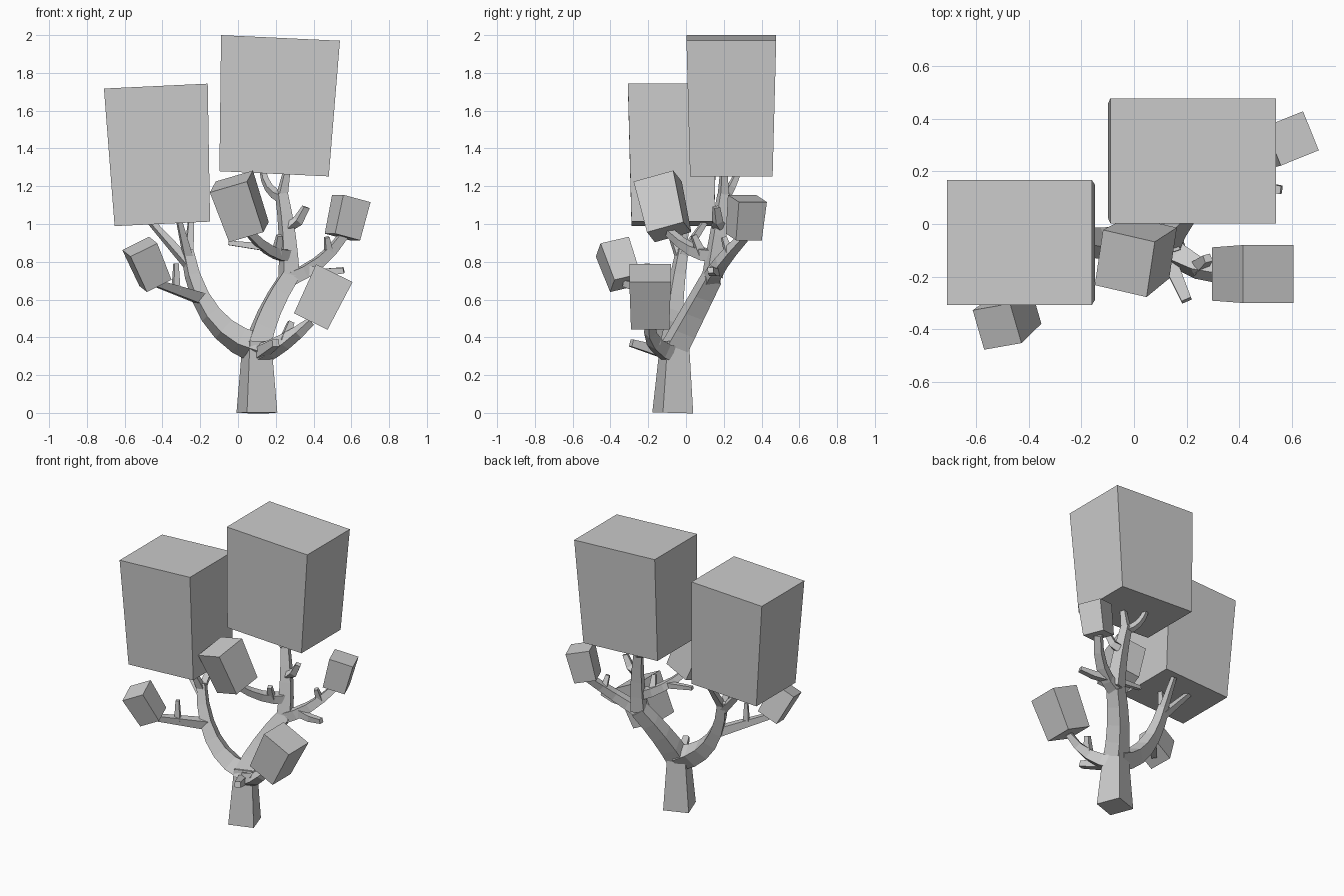
import bpy, bmesh
from math import radians
from mathutils import Euler, Vector

cube = bpy.data.objects.get("Cube")
if cube:
    bpy.data.objects.remove(cube, do_unlink=True)

grey = bpy.data.materials.new("plain_grey")
grey.use_nodes = True
COLOUR = (.6, .6, .6, 1)
grey.diffuse_color = COLOUR
grey.node_tree.nodes["Principled BSDF"].inputs["Base Color"].default_value = COLOUR

CORNERS = ((-1, -1), (1, -1), (1, 1), (-1, 1))


def build(name, rings):
    """Join four-cornered rings with quads, close both ends, make an object."""
    bm = bmesh.new()
    rings = [[bm.verts.new(point) for point in ring] for ring in rings]
    for lower, upper in zip(rings, rings[1:]):
        for i in range(len(lower)):
            bm.faces.new((lower[i - 1], lower[i], upper[i], upper[i - 1]))
    bm.faces.new(rings[0])
    bm.faces.new(rings[-1])
    bmesh.ops.recalc_face_normals(bm, faces=bm.faces)
    mesh = bpy.data.meshes.new(name)
    bm.to_mesh(mesh)
    bm.free()
    mesh.materials.append(grey)
    obj = bpy.data.objects.new(name, mesh)
    bpy.context.scene.collection.objects.link(obj)


def limb(name, start, end, radius, tip=.6, bow=(0, 0, 0), segments=4):
    """Square tapering limb, bowed sideways; returns a function giving
    the point and radius at a fraction of its length."""
    start, end, bow = Vector(start), Vector(end), Vector(bow)

    def along(f):
        return start.lerp(end, f) + bow * 4 * f * (1 - f), radius * (1 + (tip - 1) * f)

    # Keep the square section turned the same way as the trunk base
    facing = Vector((1, .35, 0)).normalized()
    if abs((end - start).normalized().dot(facing)) > .75:
        facing = Vector((-facing.y, facing.x, 0))
    rings = []
    for step in range(segments + 1):
        f = step / segments
        centre, r = along(f)
        tangent = (end - start + bow * 4 * (1 - 2 * f)).normalized()
        side = (facing - tangent * facing.dot(tangent)).normalized()
        up = tangent.cross(side)
        rings.append([centre + (side * a + up * b) * r for a, b in CORNERS])
    build(name, rings)
    return along


def branch(name, parent, fraction, end, thick=.8, **shape):
    """Limb growing out of a parent limb, thinner by a given ratio."""
    start, radius = parent(fraction)
    return limb(name, start, end, radius * thick, **shape)


def foliage(name, top, size, tilt, taper=.92):
    """Tilted box hanging from its top centre and narrowing downward;
    returns the centre of its underside."""
    top = Vector(top)
    turn = Euler([radians(angle) for angle in tilt]).to_matrix()
    width, depth, height = size

    def ring(scale, z):
        return [top + turn @ Vector((a * width * scale / 2, b * depth * scale / 2, z))
                for a, b in CORNERS]

    build(name, [ring(taper, -height), ring(1, 0)])
    return top + turn @ Vector((0, 0, -height))


# Foliage boxes
foliage("foliage_tall_right", (.225, .24, 1.985), (.63, .475, .72), (0, 2.7, 0))
foliage("foliage_tall_left", (-.435, -.07, 1.73), (.55, .475, .73), (0, -2.7, 0))
left_box = foliage("foliage_small_left", (-.52, -.39, .88), (.16, .16, .22), (14, -26, 10))
middle_box = foliage("foliage_middle", (-.035, -.15, 1.225), (.21, .22, .29), (16, -16, -13))
front_box = foliage("foliage_low_front", (.51, -.19, .74), (.215, .22, .285), (0, 26, 0))
right_box = foliage("foliage_small_right", (.6, .325, 1.135), (.16, .16, .21), (0, 14, 22))

# Trunk
trunk = limb("trunk", (.1, -.07, 0), (.1, -.06, .38), .085, tip=.7, segments=2)

# Left main limb, its forks and low branch
left = branch("left_limb", trunk, .9, (-.27, -.02, .86), thick=.95, tip=.45,
              bow=(-.06, -.03, -.08), segments=6)
branch("left_fork_outer", left, .9, (-.46, 0, 1.01))
branch("left_fork_middle", left, .95, (-.31, -.1, 1.01))
branch("left_fork_inner", left, .95, (-.25, .1, 1.01))
left_low = branch("left_low_branch", left, .65, left_box)
low_point = left_low(.55)[0]
branch("left_low_twig", left_low, .55, low_point + Vector((0, 0, .14)), segments=2)

# Right main limb and the upper limb with its forks
right = branch("right_limb", trunk, .9, (.27, .14, .72), thick=.95, tip=.75,
               bow=(-.02, 0, 0))
upper = branch("right_upper_limb", right, 1, (.23, .2, 1.16), thick=1,
               bow=(.01, 0, 0))
branch("top_fork_right", upper, .97, (.26, .2, 1.29), thick=.9, segments=2)
branch("top_fork_left", upper, .95, (.13, .28, 1.29), bow=(-.02, 0, -.02))
branch("upper_stub", upper, .6, (.36, .16, 1.09), bow=(.01, 0, -.02), segments=2)

# Branch to the far right box
right_out = branch("right_branch", right, .95, right_box, bow=(.02, -.03, -.02))
branch("right_branch_twig", right_out, .7, (.47, .2, .93), segments=2)
branch("right_side_twig", right_out, .3, (.56, .13, .755), bow=(0, 0, -.01), segments=2)

# Branch to the middle box
middle = branch("middle_branch", upper, .25, middle_box, bow=(0, 0, -.03))
branch("middle_twig_up", middle, .3, (.22, .04, .94), segments=2)
branch("middle_twig_side", middle, .6, (-.05, 0, .9), segments=2)

# Low front branch
front = branch("front_branch", trunk, .8, front_box, thick=.7, tip=.4,
               bow=(0, -.04, -.02))
branch("front_twig_up", front, .5, (.28, -.13, .48), segments=2)
branch("front_stub", trunk, .8, (.2, -.29, .37), thick=.5, segments=2)
